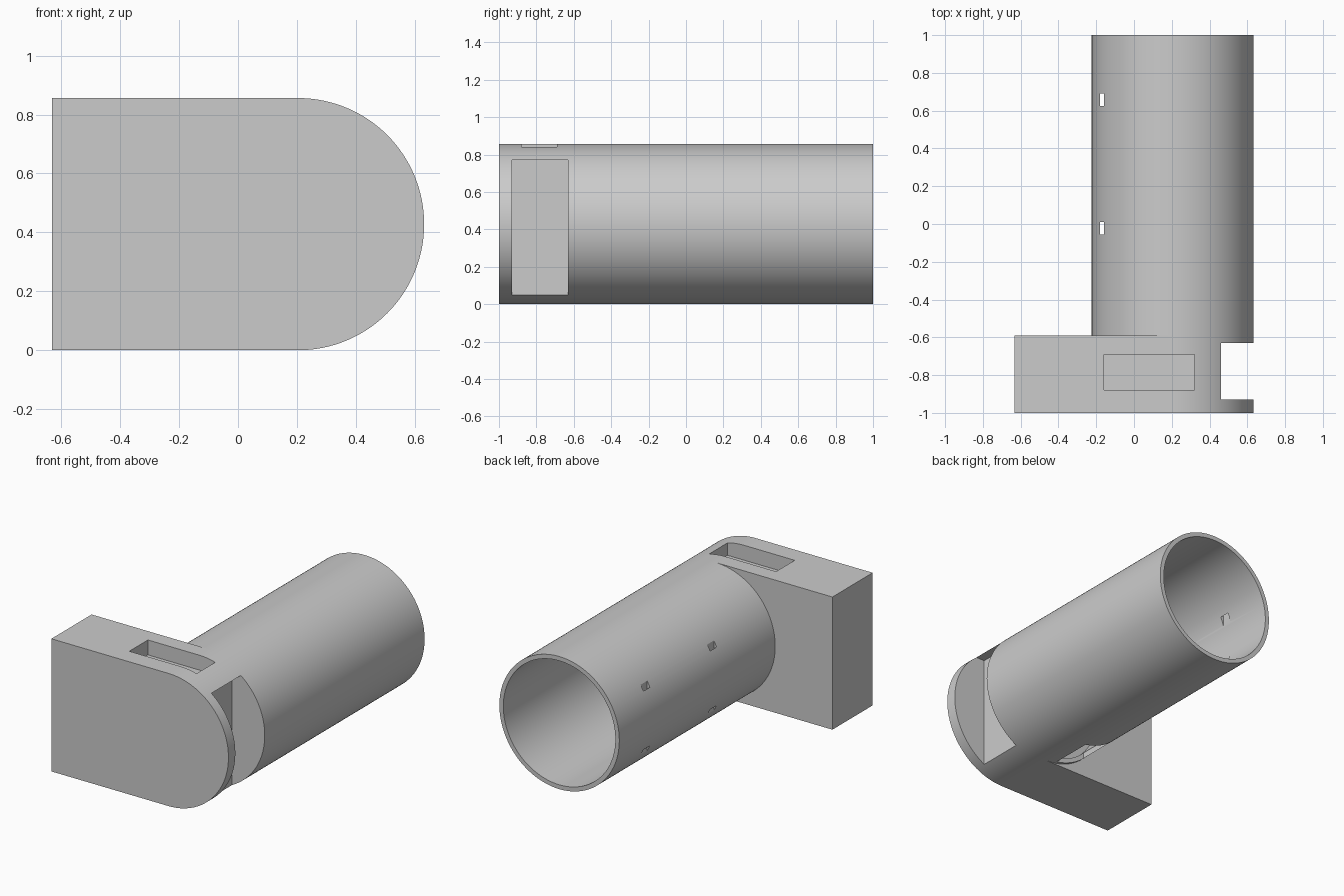
import bpy, bmesh, math

cube = bpy.data.objects.get("Cube")
if cube:
    bpy.data.objects.remove(cube, do_unlink=True)

R = 0.428            # outer radius, also half the height
HALF = 0.632         # half the width
CX = HALF - R        # tube axis
BORE = 0.40
JOIN = -0.59         # where the block meets the tube
SEGS = 128

grey = bpy.data.materials.new("plain grey")
grey.use_nodes = True
grey.diffuse_color = (0.6, 0.6, 0.6, 1)
grey.node_tree.nodes["Principled BSDF"].inputs["Base Color"].default_value = (0.6, 0.6, 0.6, 1)


def arc(radius, start, end, n):
    return [(CX + radius * math.cos(start + (end - start) * i / n),
             R + radius * math.sin(start + (end - start) * i / n)) for i in range(n + 1)]


def prism(name, profile, y0, y1):
    """Closed solid from an x-z profile swept along y."""
    bm = bmesh.new()
    face = bm.faces.new([bm.verts.new((x, y0, z)) for x, z in profile])
    swept = bmesh.ops.extrude_face_region(bm, geom=[face])["geom"]
    for v in swept:
        if isinstance(v, bmesh.types.BMVert):
            v.co.y = y1
    bmesh.ops.recalc_face_normals(bm, faces=bm.faces)
    mesh = bpy.data.meshes.new(name)
    bm.to_mesh(mesh)
    bm.free()
    ob = bpy.data.objects.new(name, mesh)
    bpy.context.collection.objects.link(ob)
    mesh.materials.append(grey)
    return ob


def box(x0, x1, y0, y1, z0, z1):
    return prism("cutter", [(x0, z0), (x1, z0), (x1, z1), (x0, z1)], y0, y1)


def cut(ob, cutters):
    for cutter in cutters:
        cutter.hide_render = True
        mod = ob.modifiers.new("cut", "BOOLEAN")
        mod.operation = "DIFFERENCE"
        mod.solver = "EXACT"
        mod.object = cutter
    bpy.context.view_layer.update()
    graph = bpy.context.evaluated_depsgraph_get()
    mesh = bpy.data.meshes.new_from_object(ob.evaluated_get(graph))
    ob.modifiers.clear()
    ob.data = mesh
    for cutter in cutters:
        bpy.data.objects.remove(cutter, do_unlink=True)


def smooth(ob):
    bpy.ops.object.select_all(action="DESELECT")
    ob.select_set(True)
    bpy.context.view_layer.objects.active = ob
    bpy.ops.object.shade_smooth_by_angle(angle=math.radians(30))


# Head block: square on one side, rounded on the other
outline = [(-HALF, 2 * R), (-HALF, 0)] + arc(R, -math.pi / 2, math.pi / 2, SEGS // 2)
block = prism("head_block", outline, -1, JOIN)
cut(block, [
    box(-0.16, 0.32, -0.88, -0.69, 0.76, 1),      # shallow top pocket
    box(0.40, 0.80, -0.93, -0.63, 0.02, 0.77),    # flat side recess
])

# Hollow tube with an open rear end
tube = prism("tube", arc(R, 0, 2 * math.pi, SEGS)[:-1], JOIN, 1)
cut(tube, [prism("bore", arc(BORE, 0, 2 * math.pi, SEGS)[:-1], JOIN - 0.1, 1.1)])
slots = [box(-0.18, -0.16, y - 0.033, y + 0.033, -0.1, 1) for y in (-0.022, 0.658)]
window = box(-0.08, 0.13, -0.57, -0.30, -0.1, 0.25)   # opening underneath
cut(tube, slots + [window])

for part in (block, tube):
    smooth(part)
